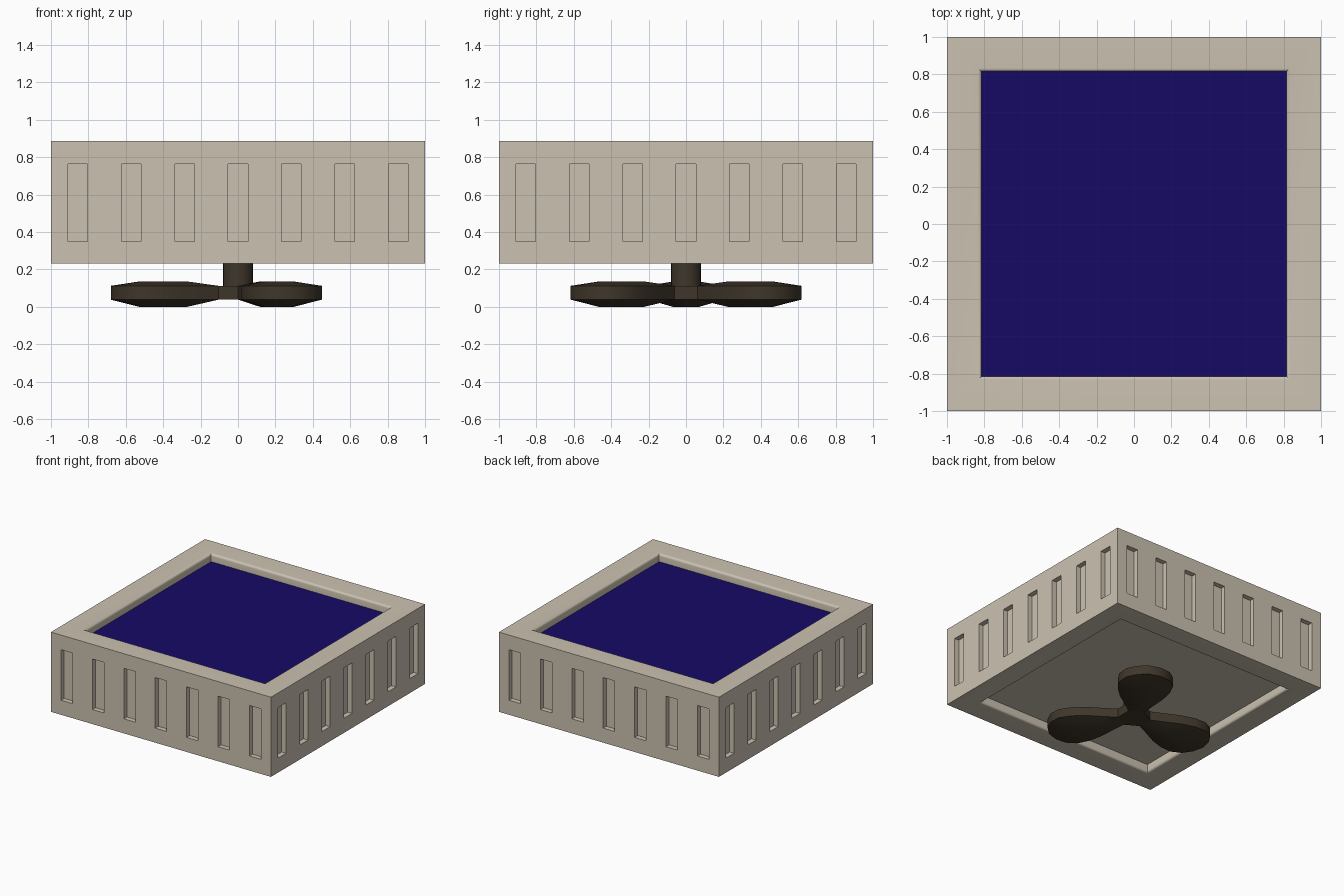
import bpy, bmesh
from math import cos, sin, pi, radians
from mathutils import Matrix

if "Cube" in bpy.data.objects:
    bpy.data.objects.remove(bpy.data.objects["Cube"])


def material(name, color):
    m = bpy.data.materials.new(name)
    m.diffuse_color = (*color, 1)
    m.use_nodes = True
    m.node_tree.nodes["Principled BSDF"].inputs["Base Color"].default_value = m.diffuse_color
    return m


beige = material("beige", (0.60, 0.54, 0.44))
blue = material("deep_blue", (0.008, 0.003, 0.13))
brown = material("dark_brown", (0.05, 0.037, 0.023))


def finish(bm, name, mat=None, smooth=False):
    bmesh.ops.recalc_face_normals(bm, faces=bm.faces)
    me = bpy.data.meshes.new(name)
    bm.to_mesh(me)
    bm.free()
    ob = bpy.data.objects.new(name, me)
    bpy.context.collection.objects.link(ob)
    if mat:
        me.materials.append(mat)
    if smooth:
        smooth_mesh(me)
    return ob


def smooth_mesh(me):
    me.shade_smooth()
    me.set_sharp_from_angle(angle=radians(35))


def box(bm, center, size, turn=0):
    m = Matrix.Rotation(turn, 4, 'Z') @ Matrix.Translation(center) @ Matrix.Diagonal((*size, 1))
    bmesh.ops.create_cube(bm, size=1, matrix=m)


def loft(bm, loops):
    """Skin closed loops of points in order and cap both ends."""
    rings = [[bm.verts.new(p) for p in loop] for loop in loops]
    for a, b in zip(rings, rings[1:]):
        for i in range(len(a)):
            j = (i + 1) % len(a)
            bm.faces.new((a[i], a[j], b[j], b[i]))
    bm.faces.new(rings[0])
    bm.faces.new(rings[-1])


def square(r, z):
    return [(r, r, z), (-r, r, z), (-r, -r, z), (r, -r, z)]


def disc(r, z, n, start=0):
    return [(r * cos(start + 2 * pi * i / n), r * sin(start + 2 * pi * i / n), z) for i in range(n)]


# Housing block
LOW, HIGH, INNER, DEPTH, ROUND = 0.23, 0.885, 0.815, 0.07, 0.02
bm = bmesh.new()
box(bm, (0, 0, (LOW + HIGH) / 2), (2, 2, HIGH - LOW))
housing = finish(bm, "housing", beige)

# Cutter: seven slots per side, plus top and bottom recesses with rounded lips
bm = bmesh.new()
for side in range(4):
    for k in range(-3, 4):
        box(bm, (k * 0.2855, -1, 0.557), (0.105, 0.08, 0.415), side * pi / 2)
for face, sign in ((HIGH, 1), (LOW, -1)):
    loops = [square(INNER, face - sign * DEPTH)]
    for i in range(5):
        a = i * pi / 8
        loops.append(square(INNER + ROUND * (1 - cos(a)), face - sign * ROUND * (1 - sin(a))))
    loops.append(square(INNER + ROUND, face + sign * 0.1))
    loft(bm, loops)
cutter = finish(bm, "cutter")
cutter.hide_render = True
mod = housing.modifiers.new("cut", 'BOOLEAN')
mod.operation = 'DIFFERENCE'
mod.solver = 'EXACT'
mod.object = cutter
bpy.context.view_layer.objects.active = housing
bpy.ops.object.modifier_apply(modifier="cut")
bpy.data.objects.remove(cutter)
smooth_mesh(housing.data)

# Blue panel in the top recess
bm = bmesh.new()
box(bm, (0, 0, HIGH - DEPTH), (2 * INNER, 2 * INNER, 0.01))
finish(bm, "top_panel", blue)

# Fan shaft and hexagonal hub
bm = bmesh.new()
loft(bm, [disc(0.08, 0.1, 24), disc(0.08, LOW + DEPTH + 0.005, 24)])
finish(bm, "fan_shaft", brown, True)
bm = bmesh.new()
loft(bm, [disc(0.121, 0.038, 6, pi / 6), disc(0.121, 0.112, 6, pi / 6)])
finish(bm, "fan_hub", brown)

# Three teardrop blades with raised centres
half = [(0.105, 0.06), (0.2, 0.105), (0.32, 0.165), (0.43, 0.2), (0.53, 0.205),
        (0.61, 0.165), (0.66, 0.09)]
outline = half + [(0.68, 0)] + [(x, -y) for x, y in reversed(half)]
inset = [(0.27 + (x - 0.105) / 0.575 * 0.26, y * 0.35) for x, y in outline]
for n, angle in enumerate((60, 180, 300)):
    bm = bmesh.new()
    loft(bm, [[(x, y, z) for x, y in pts] for pts, z in
              ((inset, 0), (outline, 0.038), (outline, 0.112), (inset, 0.135))])
    bm.transform(Matrix.Rotation(radians(angle), 4, 'Z'))
    finish(bm, f"fan_blade_{n + 1}", brown, True)
